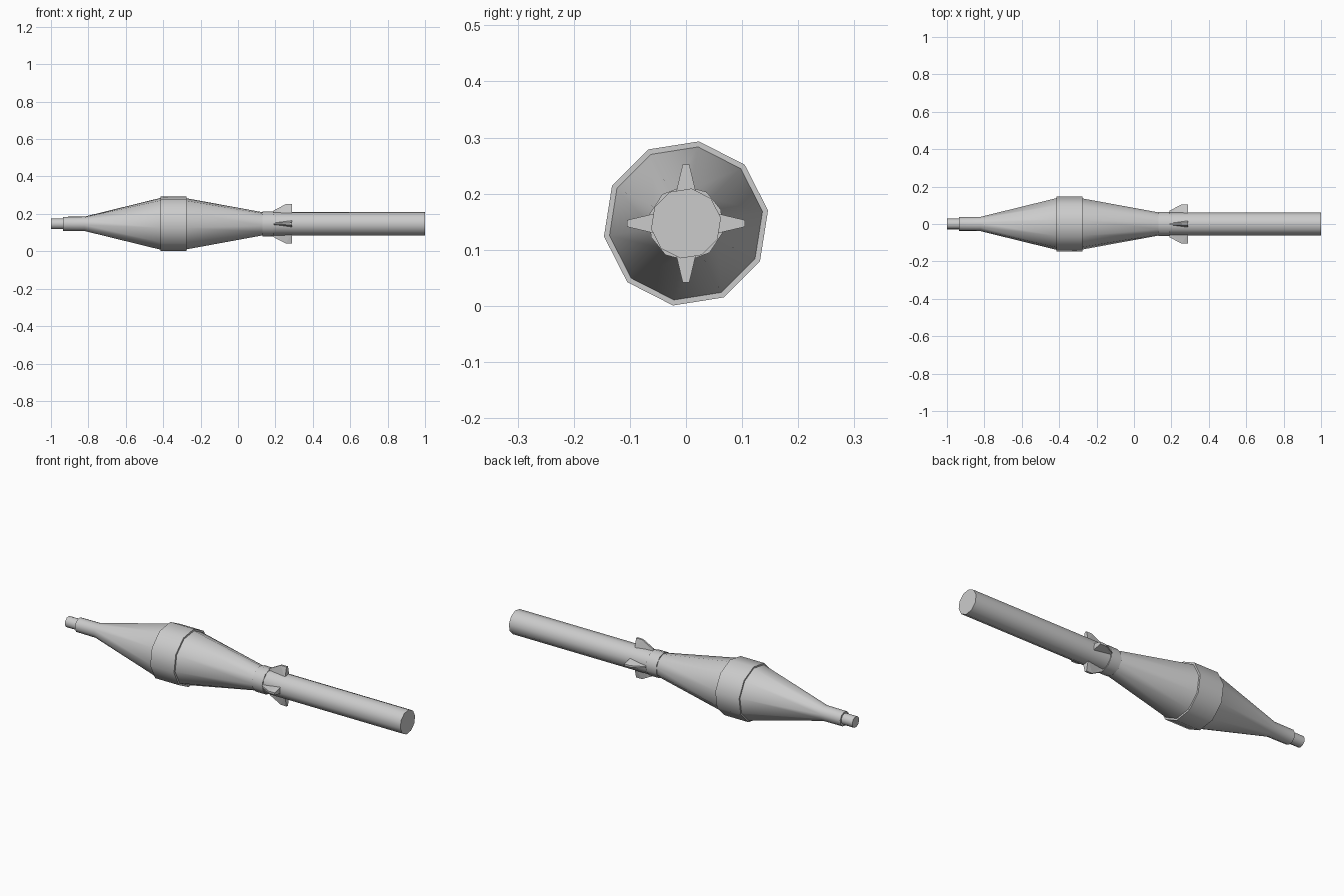
import bpy, bmesh
from math import sin, cos, radians, pi

if "Cube" in bpy.data.objects:
    bpy.data.objects.remove(bpy.data.objects["Cube"])

AXIS_Z = 0.147
SIDES = 10
TURN = radians(9)


def finish(name, bm):
    bmesh.ops.recalc_face_normals(bm, faces=bm.faces)
    mesh = bpy.data.meshes.new(name)
    bm.to_mesh(mesh)
    bm.free()
    ob = bpy.data.objects.new(name, mesh)
    bpy.context.collection.objects.link(ob)
    ob.location.z = AXIS_Z
    return ob


def lathe(name, profile, turn=TURN):
    """Spin (x, radius) points around the long axis, with capped ends."""
    bm = bmesh.new()
    rings = []
    for x, r in profile:
        angles = [turn + 2 * pi * i / SIDES for i in range(SIDES)]
        rings.append([bm.verts.new((x, r * cos(a), r * sin(a))) for a in angles])
    for a, b in zip(rings, rings[1:]):
        for i in range(SIDES):
            j = (i + 1) % SIDES
            bm.faces.new((a[i], a[j], b[j], b[i]))
    bm.faces.new(rings[0])
    bm.faces.new(rings[-1])
    ob = finish(name, bm)
    bpy.ops.object.select_all(action='DESELECT')
    ob.select_set(True)
    bpy.context.view_layer.objects.active = ob
    bpy.ops.object.shade_smooth_by_angle(angle=radians(40))
    return ob


def fin(name, angle):
    """Wedge fin: narrow leading edge, wide at the root and rear."""
    # (x, radius, half width) around the fin outline
    outline = [(0.19, 0.05, 0.006), (0.19, 0.071, 0.004), (0.255, 0.105, 0.005),
               (0.29, 0.105, 0.006), (0.29, 0.05, 0.019)]
    bm = bmesh.new()
    sides = []
    for s in (-1, 1):
        sides.append([bm.verts.new((x, r * cos(angle) - s * w * sin(angle),
                                    r * sin(angle) + s * w * cos(angle)))
                      for x, r, w in outline])
    a, b = sides
    n = len(outline)
    bm.faces.new(a)
    bm.faces.new(b)
    for i in range(n):
        j = (i + 1) % n
        bm.faces.new((a[i], a[j], b[j], b[i]))
    bmesh.ops.triangulate(bm, faces=[f for f in bm.faces if len(f.verts) > 4])
    return finish(name, bm)


# Nose
lathe("nose_tip", [(-1.0, 0.029), (-0.93, 0.029)])
lathe("front_cone", [(-0.935, 0.038), (-0.82, 0.039), (-0.41, 0.141)])

# Widest part and rear taper
lathe("body_band", [(-0.415, 0.148), (-0.275, 0.148)])
lathe("rear_cone", [(-0.28, 0.139), (0.135, 0.062)])

# Collar and tail tube
lathe("collar", [(0.13, 0.067), (0.19, 0.067)], TURN + radians(12))
lathe("tail_tube", [(0.18, 0.063), (1.0, 0.063)])

# Four fins around the tube
for k in range(4):
    fin(f"fin_{k + 1}", k * pi / 2)
